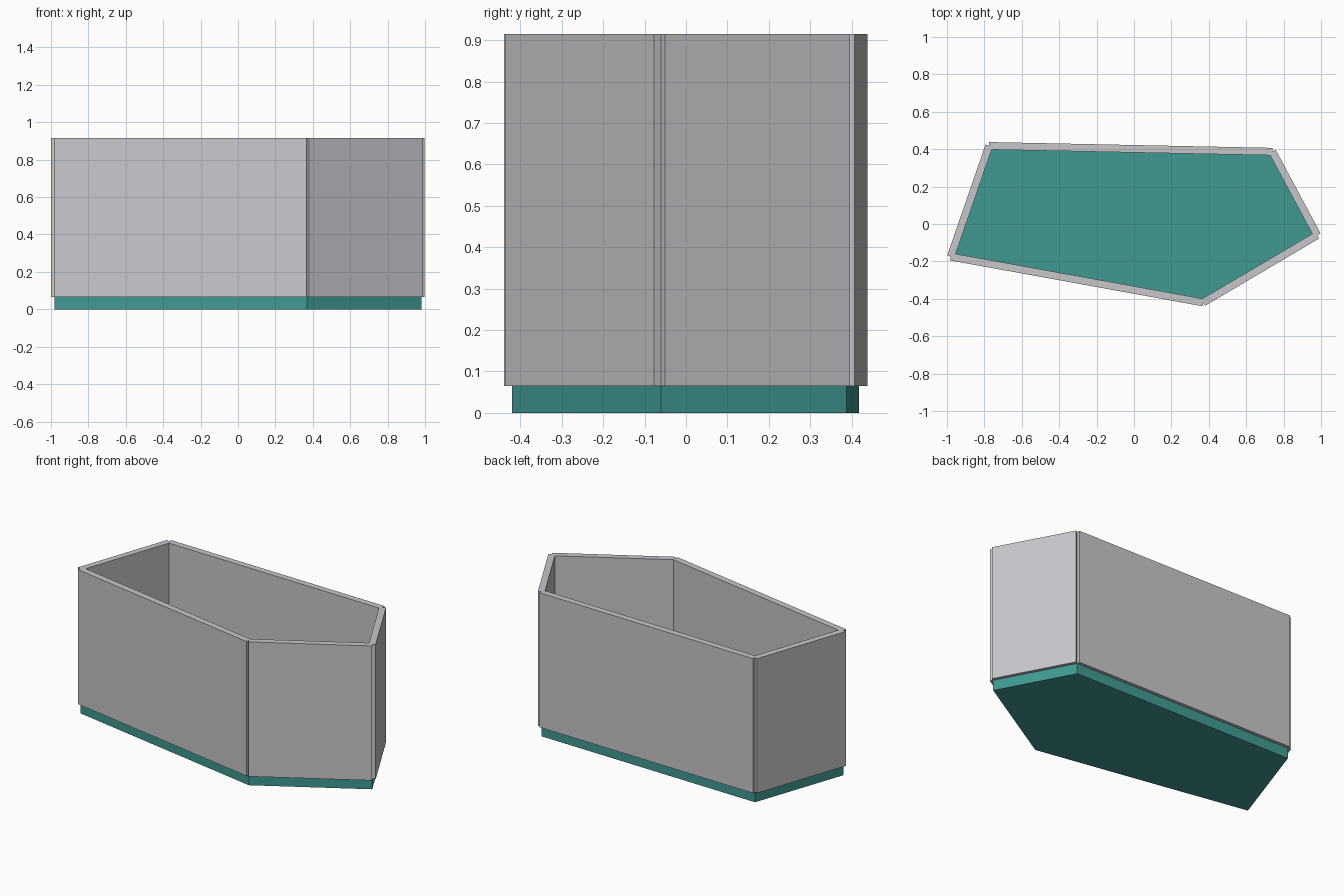
import bpy
import bmesh
from mathutils import Vector

cube = bpy.data.objects.get("Cube")
if cube:
    bpy.data.objects.remove(cube, do_unlink=True)

BASE_TOP, WALL_TOP, HALF = 0.065, 0.915, 0.02
CORNERS = [Vector(p) for p in ((-0.98, -0.175), (0.37, -0.42), (0.98, -0.06),
                               (0.74, 0.387), (-0.775, 0.418))]


def make_material(name, colour):
    mat = bpy.data.materials.new(name)
    mat.use_nodes = True
    mat.diffuse_color = colour
    mat.node_tree.nodes["Principled BSDF"].inputs["Base Color"].default_value = colour
    return mat


def prism(name, outline, bottom, top, mat):
    """Extrude a flat outline from bottom to top."""
    bm = bmesh.new()
    face = bm.faces.new([bm.verts.new((p.x, p.y, bottom)) for p in outline])
    moved = bmesh.ops.extrude_face_region(bm, geom=[face], use_keep_orig=True)["geom"]
    verts = [g for g in moved if isinstance(g, bmesh.types.BMVert)]
    bmesh.ops.translate(bm, verts=verts, vec=(0, 0, top - bottom))
    bmesh.ops.recalc_face_normals(bm, faces=bm.faces)
    mesh = bpy.data.meshes.new(name)
    bm.to_mesh(mesh)
    bm.free()
    mesh.materials.append(mat)
    obj = bpy.data.objects.new(name, mesh)
    bpy.context.collection.objects.link(obj)
    return obj


teal = make_material("teal", (0.05, 0.32, 0.29, 1))
grey = make_material("light grey", (0.57, 0.57, 0.60, 1))

# Floor slab
prism("floor_slab", CORNERS, 0, BASE_TOP, teal)

# Square-ended wall panels centred on the slab edges
names = ("front_wall", "front_left_wall", "left_wall", "back_wall", "right_wall")
for i, name in enumerate(names):
    a, b = CORNERS[i], CORNERS[(i + 1) % len(CORNERS)]
    along = (b - a).normalized()
    side = Vector((along.y, -along.x)) * HALF
    prism(name, [a + side, b + side, b - side, a - side], BASE_TOP, WALL_TOP, grey)
